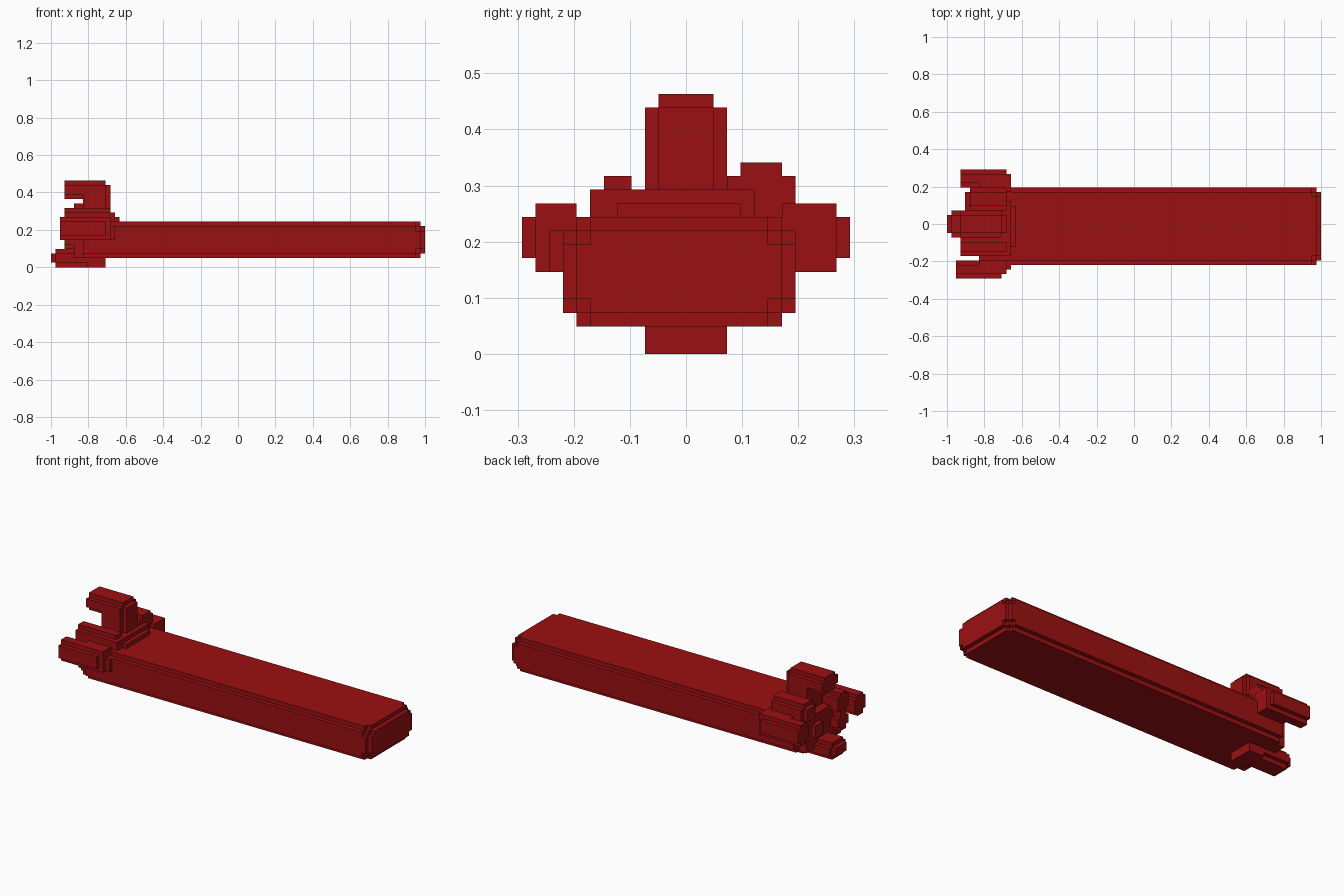
import bpy, bmesh
from mathutils import Vector

if "Cube" in bpy.data.objects:
    bpy.data.objects.remove(bpy.data.objects["Cube"], do_unlink=True)

U = 2 / 82  # size of one block

red = bpy.data.materials.new("deep_red")
red.use_nodes = True
red.diffuse_color = (0.33, 0.005, 0.006, 1)
red.node_tree.nodes["Principled BSDF"].inputs["Base Color"].default_value = (0.33, 0.005, 0.006, 1)


def bar(x0, x1, y0, y1, z0, z1, cap=0):
    """Bar along x with its long edges stepped in, and a stepped tip at x0."""
    boxes = [(x0 + cap, x1, y0, y1, z0 + 1, z1 - 1),
             (x0 + cap, x1, y0 + 1, y1 - 1, z0, z1)]
    if cap:
        boxes.append((x0, x1, y0 + 1, y1 - 1, z0 + 1, z1 - 1))
    return boxes


def build(name, boxes):
    """Skin the union of block-aligned boxes (x0, x1, y0, y1, z0, z1)."""
    cells = {(x, y, z) for b in boxes for x in range(b[0], b[1])
             for y in range(b[2], b[3]) for z in range(b[4], b[5])}
    bm = bmesh.new()
    verts = {}

    def vert(p):
        if p not in verts:
            verts[p] = bm.verts.new(Vector(p) * U)
        return verts[p]

    for c in cells:
        for axis in range(3):
            a, b = (axis + 1) % 3, (axis + 2) % 3
            for side in (0, 1):
                n = list(c)
                n[axis] += 2 * side - 1
                if tuple(n) in cells:
                    continue
                corners = []
                for da, db in ((0, 0), (1, 0), (1, 1), (0, 1)):
                    p = list(c)
                    p[axis] += side
                    p[a] += da
                    p[b] += db
                    corners.append(vert(tuple(p)))
                bm.faces.new(corners if side else corners[::-1])
    # merge the flat block faces into large ones
    bmesh.ops.dissolve_limit(bm, angle_limit=0.01, verts=bm.verts[:], edges=bm.edges[:])
    mesh = bpy.data.meshes.new(name)
    bm.to_mesh(mesh)
    bm.free()
    mesh.materials.append(red)
    obj = bpy.data.objects.new(name, mesh)
    bpy.context.collection.objects.link(obj)
    return obj


# long body with stepped edges and ends
build("body", [
    (-34, 39, -9, 8, 3, 9), (-34, 40, -9, 8, 4, 8),
    (-34, 39, -8, 7, 2, 10), (-36, 40, -7, 6, 2, 10),
    (-34, 40, -8, 7, 3, 9), (-34, 41, -8, 7, 4, 8),
    (-36, 41, -7, 6, 3, 9)])

# stepped collar on top of the body
build("collar", [
    (-34, -26, -5, 4, 9, 11), (-34, -27, -7, 5, 9, 12),
    (-34, -28, -7, 8, 9, 12)])

# side prongs, each with a root block
build("front_prong", bar(-39, -29, -12, -8, 6, 11) + [
    (-34, -28, -11, -8, 6, 11), (-34, -27, -10, -8, 6, 9)])
build("back_prong", bar(-38, -28, 8, 12, 6, 11) + [
    (-34, -27, 7, 11, 6, 11)])

# upper prongs
build("front_upper_prong", bar(-38, -28, -7, -3, 8, 13))
build("back_upper_prong", bar(-37, -28, 3, 8, 9, 14, cap=1))

# small prongs on the end of the body
build("front_inner_prong", bar(-38, -34, -7, -3, 4, 8))
build("back_inner_prong", bar(-37, -34, 0, 5, 4, 9, cap=1))

# top hook: a post carrying a bar
build("top_hook", bar(-38, -29, -3, 3, 15, 19) + [
    (-34, -29, -3, 3, 9, 18), (-34, -28, -2, 2, 9, 18)])

# bottom prong with a square root
build("bottom_prong", bar(-41, -29, -3, 3, 0, 4, cap=1) + [
    (-33, -29, -3, 3, 0, 4)])
